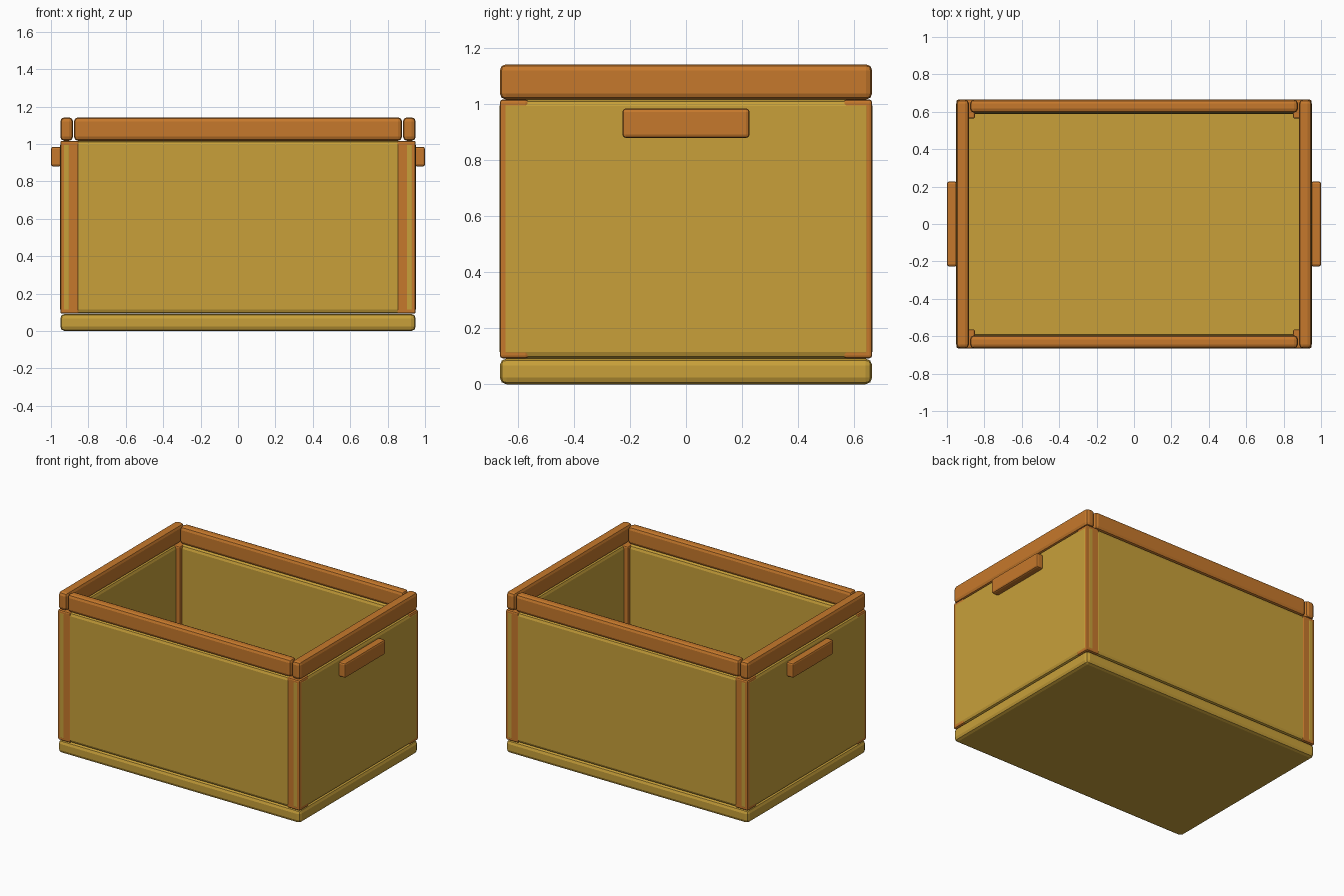
import bpy

if "Cube" in bpy.data.objects:
    bpy.data.objects.remove(bpy.data.objects["Cube"])


def material(name, color):
    m = bpy.data.materials.new(name)
    m.diffuse_color = (*color, 1)
    m.use_nodes = True
    m.node_tree.nodes["Principled BSDF"].inputs["Base Color"].default_value = m.diffuse_color
    return m


YELLOW = material("mustard_yellow", (0.578, 0.352, 0.042))
ORANGE = material("burnt_orange", (0.565, 0.19, 0.025))


def box(name, x, y, z, mat, bevel):
    """Rounded box from (min, max) ranges along each axis."""
    bpy.ops.mesh.primitive_cube_add(size=1)
    ob = bpy.context.object
    ob.name = name
    ob.location = [(r[0] + r[1]) / 2 for r in (x, y, z)]
    ob.scale = [r[1] - r[0] for r in (x, y, z)]
    bpy.ops.object.transform_apply(location=False, rotation=False, scale=True)
    mod = ob.modifiers.new("rounded_edges", 'BEVEL')
    mod.width = bevel
    mod.segments = 2
    ob.data.materials.append(mat)
    return ob


def side(s, a, b):
    """Range a..b, mirrored when s is -1."""
    return (a, b) if s > 0 else (-b, -a)


X, Y = 0.95, 0.665
WALL = (0.093, 1.017)
RIM = (1.017, 1.143)

# Floor slab
box("base", (-X, X), (-Y, Y), (0, 0.092), YELLOW, 0.024)

for s, lr, fb in ((-1, "left", "front"), (1, "right", "back")):
    # Side walls, a hair proud of the corner posts
    box(lr + "_wall", side(s, 0.882, X + 0.0008), (-Y - 0.0008, Y + 0.0008), WALL, YELLOW, 0.023)
    # Front and back walls between the posts
    box(fb + "_wall", (-0.875, 0.875), side(s, 0.588, Y - 0.0008), WALL, YELLOW, 0.023)
    # Top rim bars
    box(lr + "_rim", side(s, 0.882, X), (-Y, Y), RIM, ORANGE, 0.022)
    box(fb + "_rim", (-0.877, 0.877), side(s, 0.595, Y), RIM, ORANGE, 0.022)
    # Grip handles
    box(lr + "_handle", side(s, 0.945, 1.0), (-0.227, 0.227), (0.88, 0.985), ORANGE, 0.012)
    # Corner posts
    for t, end in ((-1, "front"), (1, "back")):
        box(f"{end}_{lr}_post", side(s, 0.85, X), side(t, 0.563, Y), WALL, ORANGE, 0.01)
